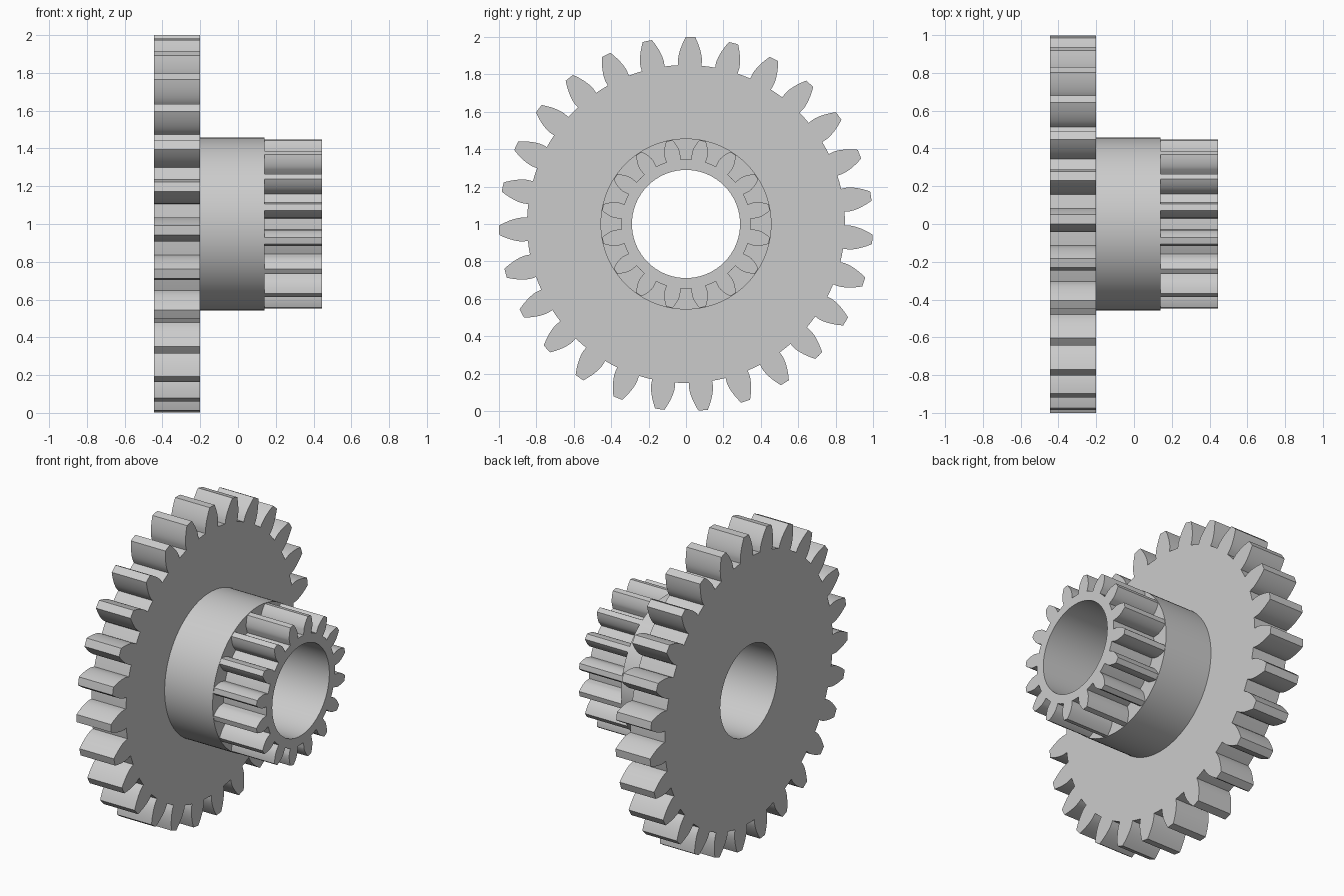
import bpy, bmesh, math
from mathutils import Vector

old = bpy.data.objects.get("Cube")
if old:
    bpy.data.objects.remove(old, do_unlink=True)

AXIS_Z = 1.0
BORE = 0.289

grey = bpy.data.materials.new("plain grey")
grey.use_nodes = True
grey.diffuse_color = (0.6, 0.6, 0.6, 1)
grey.node_tree.nodes["Principled BSDF"].inputs["Base Color"].default_value = (0.6, 0.6, 0.6, 1)


def circle(radius, count=108):
    return [(radius, math.tau * i / count) for i in range(count)]


def involute(cos_angle):
    a = math.acos(min(1, cos_angle))
    return math.tan(a) - a


def gear_outline(teeth, tip, root, first_tooth, steps=8):
    """Polar outline of a spur gear with involute flanks."""
    pitch = tip * teeth / (teeth + 2)
    pressure = math.cos(math.radians(20))
    base = pitch * pressure
    half = math.pi / (2 * teeth) + involute(pressure)
    # one flank from root to tip, as radius and half-angle
    flank = [(root, half)]
    for i in range(steps + 1):
        r = base + (tip - base) * i / steps
        flank.append((r, half - involute(base / r)))
    points = []
    for t in range(teeth):
        mid = math.radians(first_tooth) + math.tau * t / teeth
        points += [(r, mid - a) for r, a in flank]
        points.append((tip, mid))
        points += [(r, mid + a) for r, a in reversed(flank)]
        points.append((root, mid + math.pi / teeth))
    return points


def bored_part(name, outline, x0, x1):
    """Fill the outline around the bore and extrude it along x."""
    bm = bmesh.new()
    for loop in (outline, circle(BORE)):
        verts = [bm.verts.new((x0, r * math.cos(a), r * math.sin(a))) for r, a in loop]
        for i, v in enumerate(verts):
            bm.edges.new((verts[i - 1], v))
    bmesh.ops.triangle_fill(bm, edges=bm.edges[:], use_beauty=True, normal=Vector((1, 0, 0)))
    result = bmesh.ops.extrude_face_region(bm, geom=bm.faces[:], use_keep_orig=True)
    moved = [g for g in result["geom"] if isinstance(g, bmesh.types.BMVert)]
    bmesh.ops.translate(bm, verts=moved, vec=(x1 - x0, 0, 0))
    bmesh.ops.recalc_face_normals(bm, faces=bm.faces[:])
    mesh = bpy.data.meshes.new(name)
    bm.to_mesh(mesh)
    bm.free()
    mesh.materials.append(grey)
    ob = bpy.data.objects.new(name, mesh)
    ob.location.z = AXIS_Z
    bpy.context.collection.objects.link(ob)
    bpy.ops.object.select_all(action='DESELECT')
    ob.select_set(True)
    bpy.context.view_layer.objects.active = ob
    bpy.ops.object.shade_smooth_by_angle(angle=math.radians(25))
    return ob


# Large gear, plain hub and small gear on one shaft axis
bored_part("large_gear", gear_outline(27, 1.0, 0.85, 88.6), -0.445, -0.2)
bored_part("hub", circle(0.457), -0.2, 0.14)
bored_part("small_gear", gear_outline(16, 0.454, 0.346, 11.25), 0.14, 0.445)
